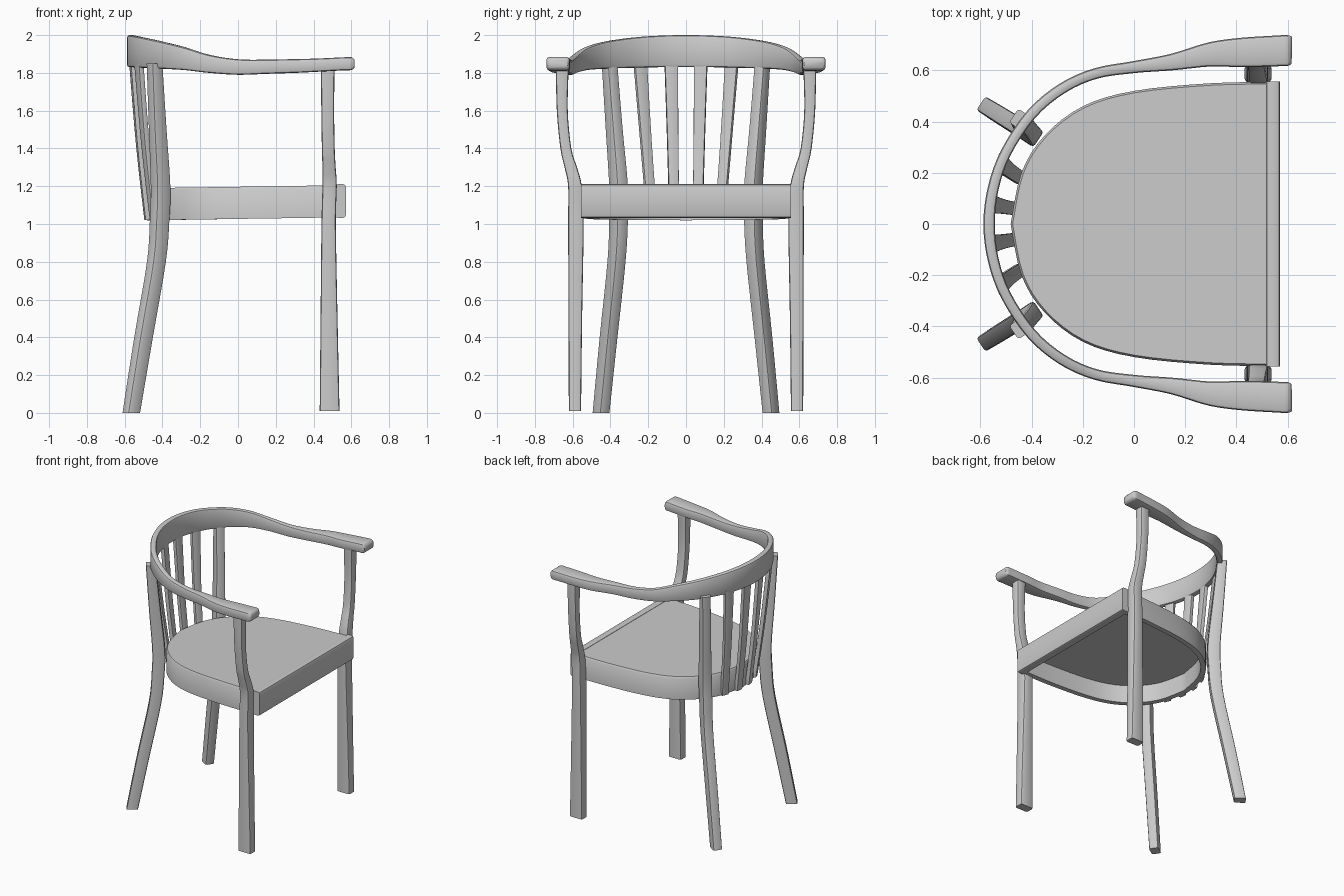
import bpy, bmesh, math
from mathutils import Vector

if "Cube" in bpy.data.objects:
    bpy.data.objects.remove(bpy.data.objects["Cube"])


def loft(name, rings, mirror=False, angle=40):
    """Skin a list of equal-length point loops and cap both ends."""
    bm = bmesh.new()
    loops = [[bm.verts.new(p) for p in r] for r in rings]
    n = len(loops[0])
    for a, b in zip(loops, loops[1:]):
        for i in range(n):
            j = (i + 1) % n
            bm.faces.new((a[i], a[j], b[j], b[i]))
    bm.faces.new(loops[0])
    bm.faces.new(loops[-1])
    bmesh.ops.recalc_face_normals(bm, faces=bm.faces)
    me = bpy.data.meshes.new(name)
    bm.to_mesh(me)
    bm.free()
    ob = bpy.data.objects.new(name, me)
    bpy.context.collection.objects.link(ob)
    if mirror:
        m = ob.modifiers.new("mirror", 'MIRROR')
        m.use_axis = (False, True, False)
        m.use_bisect_axis = (False, False, False)
        m.use_mirror_merge = False
    bpy.ops.object.select_all(action='DESELECT')
    ob.select_set(True)
    bpy.context.view_layer.objects.active = ob
    bpy.ops.object.shade_smooth_by_angle(angle=math.radians(angle))
    return ob


def spline(pts, steps):
    """Catmull-Rom interpolation of tuples of any length."""
    p = [pts[0]] + list(pts) + [pts[-1]]
    out = []
    for k in range(1, len(p) - 2):
        for s in range(steps):
            t = s / steps
            out.append(tuple(
                0.5 * (2 * b + (c - a) * t + (2 * a - 5 * b + 4 * c - d) * t * t
                       + (3 * b - a - 3 * c + d) * t ** 3)
                for a, b, c, d in zip(p[k - 1], p[k], p[k + 1], p[k + 2])))
    return out + [tuple(pts[-1])]


def section(w, h, r):
    """Rectangle w x h with rounded corners."""
    pts = []
    for cx, cy, a0 in ((1, 1, 0), (-1, 1, 90), (-1, -1, 180), (1, -1, 270)):
        for da in (0, 45, 90):
            a = math.radians(a0 + da)
            pts.append((cx * (w / 2 - r) + r * math.cos(a),
                        cy * (h / 2 - r) + r * math.sin(a)))
    return pts


def post(name, pts, turn=0, r=0.012, steps=4):
    """Mirrored pair of upright bars; pts = (x, y, z, depth, width)."""
    c, s = math.cos(math.radians(turn)), math.sin(math.radians(turn))
    rings = [[(x + u * c - v * s, y + u * s + v * c, z) for u, v in section(d, w, r)]
             for x, y, z, d, w in spline(pts, steps)]
    return loft(name, rings, mirror=True)


# Seat with curved apron, hollow underneath
half = spline([(0.55, 0.555), (0.3, 0.55), (0.0, 0.52), (-0.2, 0.46),
               (-0.35, 0.345), (-0.44, 0.2), (-0.482, 0.0)], 4)
outline = half + [(x, -y) for x, y in half[-2::-1]]


def seat_loop(scale, z):
    return [(0.05 + (x - 0.05) * scale, y * scale, z + 0.015 * x) for x, y in outline]


loft("seat", [seat_loop(0.93, 1.16), seat_loop(0.93, 1.027), seat_loop(1, 1.027),
              seat_loop(1, 1.185), seat_loop(0.985, 1.197)])

# Straight front rail of the seat
loft("front_rail", [[(0.543 + u, y, 1.122 + v) for u, v in section(0.056, 0.178, 0.014)]
                    for y in (-0.557, 0.557)])

# Front legs rising outward into arm posts
post("front_leg", [(0.485, 0.588, 0.01, 0.105, 0.065), (0.482, 0.586, 0.5, 0.09, 0.072),
                   (0.48, 0.583, 1.0, 0.076, 0.082), (0.485, 0.588, 1.2, 0.076, 0.072),
                   (0.482, 0.61, 1.3, 0.07, 0.066), (0.478, 0.636, 1.4, 0.068, 0.058),
                   (0.475, 0.655, 1.6, 0.068, 0.058), (0.475, 0.655, 1.83, 0.072, 0.068)])

# Splayed back legs rising to the top rail
post("back_leg", [(-0.565, 0.45, 0.0, 0.08, 0.065), (-0.5, 0.41, 0.4, 0.085, 0.068),
                  (-0.432, 0.368, 0.8, 0.085, 0.07), (-0.415, 0.357, 1.02, 0.088, 0.072),
                  (-0.41, 0.357, 1.2, 0.088, 0.072), (-0.425, 0.38, 1.5, 0.08, 0.066),
                  (-0.442, 0.405, 1.85, 0.068, 0.065)], turn=-34)

# Back slats, leaning and fanning outward
for label, x0, y0, x1, y1, turn in (("inner", -0.478, 0.062, -0.558, 0.078, -8),
                                    ("outer", -0.445, 0.18, -0.525, 0.242, -22)):
    post("back_slat_" + label, [(x0, y0, 1.02, 0.03, 0.052),
                                ((x0 + x1) / 2 - 0.005, (y0 + y1) / 2, 1.42, 0.028, 0.058),
                                (x1, y1, 1.85, 0.028, 0.07)], turn, r=0.004)

# Arms and top rail in one bent piece: (x, y, width, bottom, top)
arm = [(0.617, 0.678, 0.105, 1.828, 1.868), (0.6, 0.678, 0.12, 1.815, 1.883),
       (0.55, 0.676, 0.12, 1.813, 1.882), (0.42, 0.67, 0.115, 1.806, 1.876),
       (0.3, 0.663, 0.095, 1.8, 1.873), (0.15, 0.633, 0.065, 1.795, 1.87),
       (0.0, 0.613, 0.047, 1.79, 1.872), (-0.15, 0.588, 0.042, 1.8, 1.895),
       (-0.28, 0.53, 0.042, 1.815, 1.935), (-0.4, 0.43, 0.042, 1.822, 1.965),
       (-0.5, 0.28, 0.042, 1.827, 1.987), (-0.55, 0.14, 0.043, 1.83, 1.997),
       (-0.566, 0.0, 0.045, 1.83, 2.0)]
path = spline(arm + [(a[0], -a[1], *a[2:]) for a in arm[-2::-1]], 4)
rings = []
for i, (x, y, w, z0, z1) in enumerate(path):
    a, b = path[max(i - 1, 0)], path[min(i + 1, len(path) - 1)]
    t = Vector((b[0] - a[0], b[1] - a[1])).normalized()
    rings.append([(x - t.y * u, y + t.x * u, (z0 + z1) / 2 + v)
                  for u, v in section(w, z1 - z0, 0.014)])
loft("arm_and_top_rail", rings)
